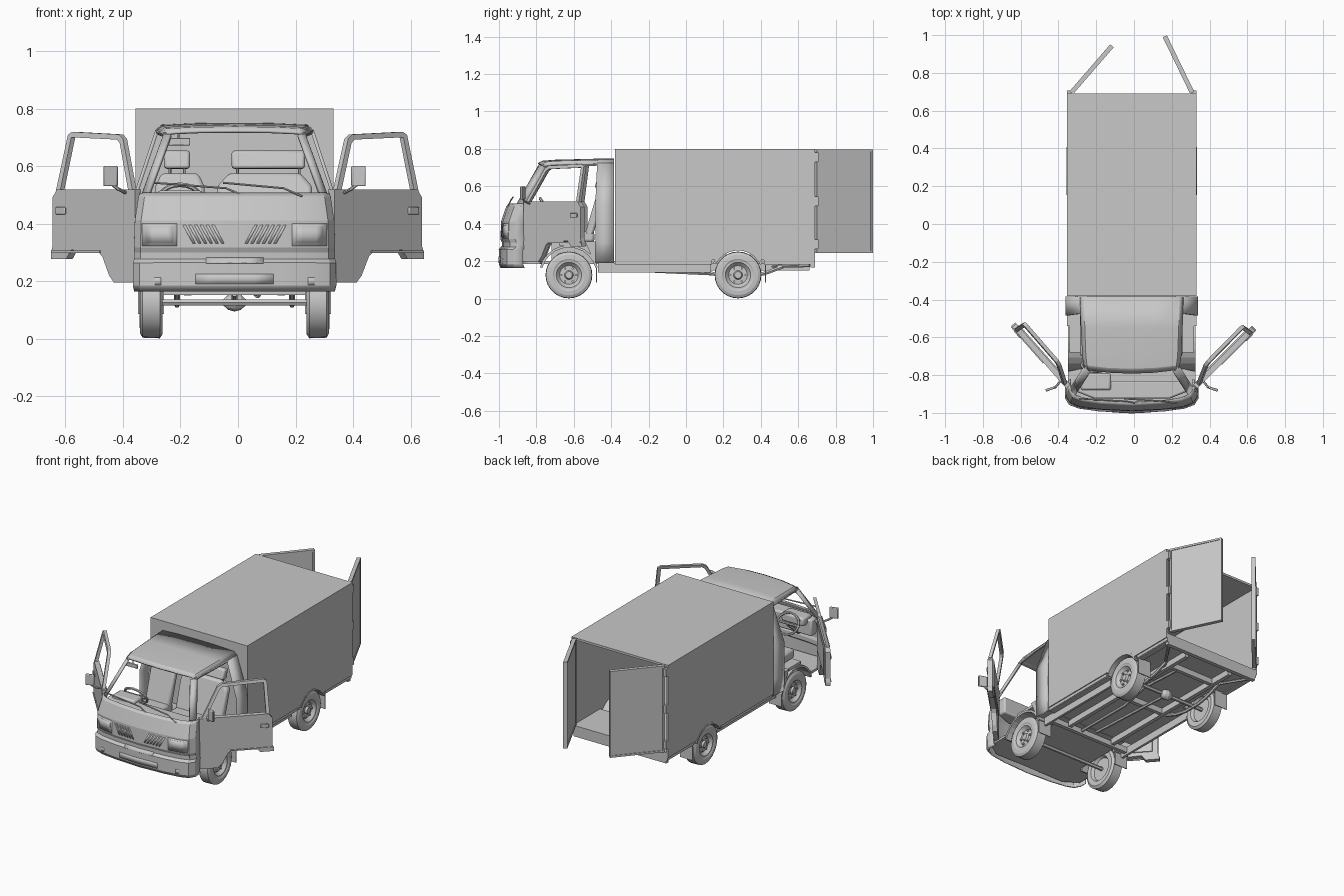
import bpy, bmesh, math
from mathutils import Vector

cube = bpy.data.objects.get("Cube")
if cube:
    bpy.data.objects.remove(cube)

grey = bpy.data.materials.new("plain_grey")
grey.use_nodes = True
grey.diffuse_color = (0.58, 0.58, 0.58, 1)
grey.node_tree.nodes["Principled BSDF"].inputs["Base Color"].default_value = (0.58, 0.58, 0.58, 1)
CX = -0.012  # the body sits slightly off the overall centre
SIDES = ((1, "left"), (-1, "right"))


def finish(name, mesh, bevel=0, thick=0):
    mesh.materials.clear()
    mesh.materials.append(grey)
    bm = bmesh.new()
    bm.from_mesh(mesh)
    bmesh.ops.recalc_face_normals(bm, faces=bm.faces)
    bm.to_mesh(mesh)
    bm.free()
    mesh.shade_smooth()
    mesh.set_sharp_from_angle(angle=math.radians(14))
    ob = bpy.data.objects.new(name, mesh)
    bpy.context.collection.objects.link(ob)
    ob.location.x = CX
    if thick:
        m = ob.modifiers.new("Thickness", 'SOLIDIFY')
        m.thickness, m.offset = thick, 0
    if bevel:
        m = ob.modifiers.new("Bevel", 'BEVEL')
        m.width, m.segments, m.limit_method = bevel, 2, 'ANGLE'
    return ob


def make(name, verts, faces, **kw):
    me = bpy.data.meshes.new(name)
    me.from_pydata([tuple(v) for v in verts], [], faces)
    return finish(name, me, **kw)


def prism(name, pts, a, b, axis="x", f=None, **kw):
    order = {"x": lambda d, p, q: (d, p, q), "y": lambda d, p, q: (p, d, q), "z": lambda d, p, q: (p, q, d)}
    f = f or order[axis]
    n = len(pts)
    verts = [f(d, *p) for d in (a, b) for p in pts]
    faces = [range(n), range(2 * n - 1, n - 1, -1)]
    faces += [(i, (i + 1) % n, n + (i + 1) % n, n + i) for i in range(n)]
    return make(name, verts, faces, **kw)


def box(name, x, y, z, **kw):
    return prism(name, [(x[0], y[0]), (x[1], y[0]), (x[1], y[1]), (x[0], y[1])], *z, axis="z", **kw)


def loft(name, rows, **kw):
    n = len(rows[0])
    faces = [(r * n + i, r * n + i + 1, r * n + n + i + 1, r * n + n + i)
             for r in range(len(rows) - 1) for i in range(n - 1)]
    return make(name, [p for row in rows for p in row], faces, **kw)


def tube(name, pts, r, closed=False):
    cu = bpy.data.curves.new(name, 'CURVE')
    cu.dimensions, cu.bevel_depth, cu.bevel_resolution, cu.use_fill_caps = '3D', r, 1, True
    sp = cu.splines.new('POLY')
    sp.points.add(len(pts) - 1)
    sp.use_cyclic_u = closed
    for p, co in zip(sp.points, pts):
        p.co = (*co, 1)
    tmp = bpy.data.objects.new(name + "_path", cu)
    me = bpy.data.meshes.new_from_object(tmp)
    bpy.data.objects.remove(tmp)
    return finish(name, me)


def lathe(name, prof, x, y, z, side, seg=28):
    n = len(prof)
    verts = [(x + side * h, y + r * math.cos(t), z + r * math.sin(t))
             for t in (math.tau * k / seg for k in range(seg)) for r, h in prof]
    faces = [(k * n + i, k * n + i + 1, (k + 1) % seg * n + i + 1, (k + 1) % seg * n + i)
             for k in range(seg) for i in range(n - 1)]
    faces += [[k * n for k in range(seg)], [k * n + n - 1 for k in range(seg)]]
    return make(name, verts, faces)


def arc(y, z, r, a0, a1, n=10):
    return [(y + r * math.cos(math.radians(a0 + (a1 - a0) * i / n)),
             z + r * math.sin(math.radians(a0 + (a1 - a0) * i / n))) for i in range(n + 1)]


def lerp(x, table):
    for (a, va), (b, vb) in zip(table, table[1:]):
        if x <= b:
            return va + (vb - va) * max(0, (x - a) / (b - a))
    return table[-1][1]


# Cab nose: curved in plan, stacked in height as (z, centre y, half width)
ROWS = [(.165, -.988, .345), (.185, -.997, .35), (.262, -.997, .35), (.275, -.98, .346), (.30, -.98, .345),
        (.318, -.988, .346), (.41, -.985, .343), (.49, -.958, .331), (.505, -.945, .326)]
BOW = [(0, 0), (.5, .009), (.8, .024), (.94, .042), (1, .075)]
STATIONS = BOW + [(1, .125)]
SWEEP = [(-u, d) for u, d in STATIONS[:0:-1]] + STATIONS


def nose_y(x, z):
    return lerp(z, [(r[0], r[1]) for r in ROWS]) + lerp(abs(x) / .345, BOW)


def patch(name, x0, x1, z0, z1, out=.004, skew=0, n=4):
    rows = []
    for z in (z0, (z0 + z1) / 2, z1):
        k = skew * (z - z0) / (z1 - z0)
        xs = [x0 + k + (x1 - x0) * i / n for i in range(n + 1)]
        rows.append([(x, nose_y(x, z) - out, z) for x in xs])
    return loft(name, rows, thick=.006)


loft("cab_nose", [[(u * hw, yc + d, z) for u, d in SWEEP] for z, yc, hw in ROWS], thick=.008)
patch("plate_recess", -.135, .135, .19, .225, .002)
patch("bumper_lip", -.1, .1, .262, .28, .004)
for s, tag in SIDES:
    patch(tag + "_headlight_frame", s * .2, s * .32, .322, .4, .003)
    patch(tag + "_headlight", s * .212, s * .308, .332, .39, .006)
    patch(tag + "_fog_lamp", s * .255, s * .292, .187, .213, .002)
    for i in range(6):
        x = s * (.035 + i * .02)
        patch(tag + "_grille_slat", x, x + s * .01, .33, .395, .002, s * .035, 1)

# Roof, windscreen frame, rear cab walls
ROOF = [(-.79, .72, .237), (-.765, .732, .252), (-.7, .737, .259), (-.55, .741, .265), (-.385, .745, .27)]
CAMBER = [(-1, .022), (-.93, .006), (-.5, .001), (0, 0), (.5, .001), (.93, .006), (1, .022)]
loft("cab_roof", [[(u * hw, y + .02 * u * u * (y < -.76), z - d) for u, d in CAMBER]
                  for y, z, hw in ROOF], thick=.01)
prism("cab_back_wall", [(-.34, .2), (.34, .2), (.34, .5), (.265, .73), (-.265, .73), (-.34, .5)], -.395, -.387, "y")
for s, tag in SIDES:
    foot, top = Vector((s * .316, -.88, .505)), Vector((s * .242, -.765, .708))
    loft(tag + "_windscreen_pillar", [[p + Vector(o) for o in ((-s * .02, -.022, 0), (0, 0, 0), (0, .02, 0))]
                                      for p in (foot, top)], thick=.012)
    tube(tag + "_roof_rail", [top, (s * .258, -.6, .715), (s * .268, -.39, .72)], .009)
    loft(tag + "_rear_pillar", [[(s * x, y, z) for y in (y0, -.385)] for x, z, y0 in
                               ((.34, .19, -.485), (.344, .3, -.485), (.344, .5, -.485), (.27, .722, -.475))], thick=.012)
    tube(tag + "_wiper", [(s * .1 + .135, -.95, .495), (s * .1 + .07, -.938, .523), (s * .12 - .16, -.925, .542)], .004)

# Cab floor and wheel houses
PLAN = [(-.25, -.965), (.25, -.965), (.338, -.91), (.338, -.78), (.235, -.76), (.235, -.38),
        (-.235, -.38), (-.235, -.76), (-.338, -.78), (-.338, -.91)]
prism("cab_floor", PLAN, .185, .2, "z")
box("seat_platform", (-.235, .235), (-.72, -.395), (.2, .3))
FY, RY, WZ = -.626, .278, .126
for s, tag in SIDES:
    prism(tag + "_front_wheel_house", arc(FY, WZ, .16, 15, 165) + arc(FY, WZ, .147, 165, 15), s * .235, s * .338)
    box(tag + "_seat_shelf", sorted((s * .235, s * .33)), (-.68, -.395), (.283, .3))
    prism(tag + "_sill", [(-.49, .19), (-.385, .19), (-.385, .305), (-.54, .305), (-.515, .25)], s * .3, s * .342)

# Interior
prism("dashboard", [(-.3, -.83), (-.3, -.885), (-.2, -.925), (.2, -.925), (.3, -.885), (.3, -.83)], .39, .495, "z", bevel=.01)
box("instrument_hood", (-.27, -.11), (-.88, -.79), (.46, .515), bevel=.012)
tube("steering_wheel", [(-.19 + .075 * math.cos(t), -.745 - .035 * math.sin(t), .48 + .055 * math.sin(t))
                        for t in (math.tau * i / 20 for i in range(20))], .008, True)
tube("steering_column", [(-.19, -.745, .48), (-.19, -.86, .38)], .013)
tube("wheel_spokes", [(-.265, -.745, .48), (-.115, -.745, .48)], .007)
tube("gear_lever", [(-.06, -.72, .3), (-.06, -.75, .42)], .007)
for tag, x0, x1, h0, h1 in (("driver", -.275, -.105, -.245, -.155), ("passenger", -.06, .27, -.01, .245)):
    box(tag + "_seat_cushion", (x0, x1), (-.7, -.49), (.3, .36), bevel=.015)
    m = (x1 - x0) / 2
    mid = (x0 + x1) / 2
    rake = lambda d, x, z: (x, -.545 + d + .3 * (z - .33), z)
    prism(tag + "_seat_back", [(mid + k * m, z) for k, z in
                               ((-1, .33), (1, .33), (1, .53), (.75, .575), (-.75, .575), (-1, .53))],
          0, .045, f=rake, bevel=.012)
    prism(tag + "_headrest", [(-.49, .592), (-.44, .59), (-.43, .65), (-.47, .655)], h0, h1, bevel=.01)
    for x in (h0 + .02, h1 - .02):
        tube(tag + "_headrest_post", [(x, -.455, .56), (x, -.46, .61)], .005)
box("inside_mirror", (-.235, -.155), (-.785, -.775), (.672, .698), bevel=.003)
tube("inside_mirror_stem", [(-.195, -.775, .69), (-.195, -.765, .725)], .004)

# Cab doors, swung open: s runs back along the door, t inward, leaning in above the waist
PANEL = [(0, .195), (.11, .195), (.135, .22), (.17, .285), (.19, .3), (.335, .308), (.36, .277), (.44, .277),
         (.44, .3), (.432, .32), (.432, .49), (.41, .518), (.0, .518)]
for side, tag in SIDES:
    ang = math.radians(45 if side > 0 else 41.5)

    def door(t, s, z):
        t += .25 * max(0, z - .52)
        return (side * (.347 + s * math.sin(ang) - t * math.cos(ang)),
                -.87 + s * math.cos(ang) + t * math.sin(ang), z)

    prism(tag + "_cab_door", PANEL, 0, .03, f=door)
    prism(tag + "_door_crease", [(.18, .298), (.435, .298), (.435, .306), (.18, .306)], -.005, 0, f=door)
    prism(tag + "_door_trim", [(.06, .33), (.4, .33), (.4, .5), (.06, .5)], .03, .036, f=door)
    outer = [(.015, .515), (.115, .695), (.14, .71), (.39, .719), (.408, .708), (.417, .515)]
    inner = [(.395, .515), (.388, .7), (.145, .692), (.128, .68), (.038, .515)]
    prism(tag + "_window_frame", outer + inner, .003, .022, f=door)
    prism(tag + "_door_handle", [(.36, .432), (.41, .432), (.41, .457), (.36, .457)], -.008, 0, f=door, bevel=.003)
    mx = side * .43
    prism(tag + "_door_mirror", [(mx - side * .025, -.858), (mx - side * .022, -.872), (mx + side * .024, -.888),
                                 (mx + side * .027, -.874)], .53, .6, "z", bevel=.004)
    tube(tag + "_mirror_arm", [door(.01, .05, .505), (side * .405, -.865, .52), (mx, -.873, .54)], .006)

# Cargo box with open back and wheel cut-outs
W, Y0, Y1, ZB, ZT = .344, -.38, .69, .205, .798
ARCH = arc(RY, WZ, .135, 144.2, 35.8)
for s, tag in SIDES:
    prism(tag + "_cargo_side", [(Y0, ZB)] + ARCH + [(Y1, ZB), (Y1, ZT), (Y0, ZT)], s * (W - .012), s * W)
    prism(tag + "_rear_fender", arc(RY, WZ, .143, 150, 25) + arc(RY, WZ, .131, 25, 150), s * .31, s * (W + .002))
    prism(tag + "_rear_wheel_house", arc(RY, WZ, .148, 25, 155) + arc(RY, WZ, .135, 155, 25), s * .235, s * .34)
    box(tag + "_cargo_skirt", sorted((s * .3, s * .335)), (Y0, .14), (.182, .207))
    box(tag + "_rear_skirt", sorted((s * .3, s * .335)), (.416, Y1), (.182, .207))
box("cargo_roof", (-W, W), (Y0, Y1), (ZT - .012, ZT + .002))
box("cargo_front_wall", (-W, W), (Y0, Y0 + .012), (ZB, ZT))
box("cargo_floor_front", (-W + .006, W - .006), (Y0, .14), (.187, .235))
box("cargo_floor_middle", (-.237, .237), (.14, .416), (.187, .235))
box("cargo_floor_rear", (-W + .006, W - .006), (.416, Y1), (.187, .235))

# Rear cargo doors
for tag, a, b in (("left", (.32, .695), (.175, .994)), ("right", (-.32, .695), (-.105, .943))):
    a, b = Vector(a), Vector(b)
    d = (b - a).normalized()
    n = Vector((d.y, -d.x)) * (1 if a.x > 0 else -1)
    leaf = lambda t, u, z: (*(a + d * u + n * t), z)
    L = (b - a).length
    prism(tag + "_rear_door", [(0, .243), (L, .243), (L, ZT), (0, ZT)], -.008, .008, f=leaf)
    for t in (-.012, .008):
        for u0, u1, z0, z1 in ((0, .012, .243, ZT), (L - .012, L, .243, ZT), (0, L, .243, .255), (0, L, .786, ZT)):
            prism(tag + "_rear_door_rim", [(u0, z0), (u1, z0), (u1, z1), (u0, z1)], t, t + .004, f=leaf)
    for z in (.29, .52, .755):
        s = 1 if a.x > 0 else -1
        box(tag + "_rear_hinge", sorted((s * .31, s * .342)), (.685, .708), (z - .025, z + .025))

# Wheels, lugs and mud flaps
TYRE = [(.018, .03), (.024, .018), (.05, .016), (.06, .026), (.068, .036), (.078, .036), (.086, .04), (.108, .038),
        (.123, .03), (.125, -.03), (.11, -.04), (.08, -.038), (.07, -.02), (.02, -.02)]
for y, end in ((FY, "front"), (RY, "rear")):
    for s, tag in SIDES:
        lathe(f"{end}_{tag}_wheel", TYRE, s * .29, y, WZ, s)
        for i in range(6):
            t = math.tau * i / 6
            cy, cz = y + .04 * math.cos(t), WZ + .04 * math.sin(t)
            lathe("wheel_lug", [(.006, .0), (.006, .026)], s * .29, cy, cz, s, 6)
        box(f"{end}_{tag}_mud_flap", sorted((s * .245, s * .335)), (y + .145, y + .15), (.085, .2))
    tube(end + "_axle", [(-.27, y, WZ), (.27, y, WZ)], .012)
lathe("differential", [(.01, -.04), (.026, -.022), (.032, 0), (.026, .022), (.01, .04)], 0, RY, WZ, 1, 16)
tube("drive_shaft", [(0, RY, WZ), (0, -.35, .155)], .01)

# Chassis
for s, tag in SIDES:
    box(tag + "_chassis_rail", sorted((s * .15, s * .175)), (-.4, .66), (.15, .19))
    box(tag + "_side_rail", sorted((s * .285, s * .3)), (-.47, .13), (.14, .19))
    tube(tag + "_leaf_spring", [(s * .2, RY + .24 * k, .115 + .055 * k * k) for k in (-1, -.6, -.25, .25, .6, 1)], .011)
    tube(tag + "_rear_brace", [(s * .16, .45, .17), (s * .3, .66, .175)], .008)
for y, w in ((-.43, .29), (.05, .17), (.5, .17)):
    box("cross_member", (-w, w), (y - .012, y + .012), (.152, .188))
box("rear_bumper_bar", (-.33, .33), (.665, .69), (.165, .205))
tube("exhaust_pipe", [(.07, -.4, .16), (.08, .0, .15), (.1, .2, .175), (.1, .5, .16)], .01)
